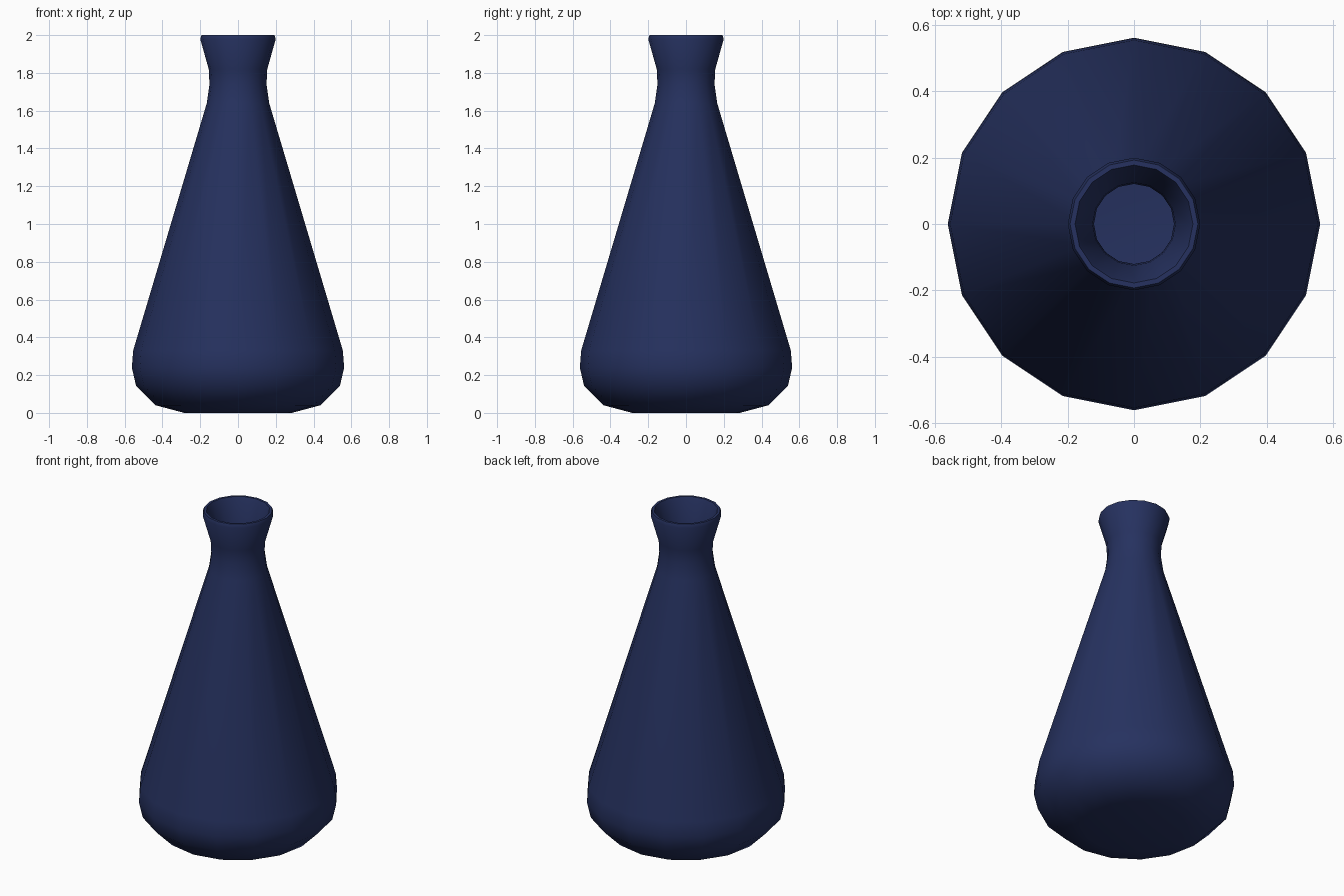
import bpy, bmesh, math

cube = bpy.data.objects.get("Cube")
if cube:
    bpy.data.objects.remove(cube, do_unlink=True)

SIDES = 16
WALL = 0.03

# dark blue glaze
blue = bpy.data.materials.new("dark blue")
blue.use_nodes = True
color = (0.019, 0.031, 0.115, 1)
blue.diffuse_color = color
blue.node_tree.nodes["Principled BSDF"].inputs["Base Color"].default_value = color

# outer profile from the base centre up to the lip, as (radius, height)
outer = [(0, 0), (0.285, 0), (0.435, 0.04), (0.54, 0.145), (0.562, 0.24),
         (0.555, 0.33), (0.165, 1.64), (0.151, 1.74), (0.155, 1.82),
         (0.2, 1.98), (0.193, 2.0)]
# inner wall follows the outer one, down to the inside floor
inner = [(0.178, 2.0), (0.17, 1.98)]
inner += [(r - WALL, z) for r, z in reversed(outer[3:9])]
inner += [(0.42, 0.07), (0.28, WALL), (0, WALL)]


def lathe(name, profile, material):
    """Spin a profile round the z axis into a closed object."""
    bm = bmesh.new()
    verts = [bm.verts.new((r, 0, z)) for r, z in profile]
    edges = [bm.edges.new(pair) for pair in zip(verts, verts[1:])]
    bmesh.ops.spin(bm, geom=verts + edges, cent=(0, 0, 0), axis=(0, 0, 1),
                   angle=math.tau, steps=SIDES, use_merge=True)
    bmesh.ops.remove_doubles(bm, verts=bm.verts, dist=0.0001)
    bmesh.ops.recalc_face_normals(bm, faces=bm.faces)
    mesh = bpy.data.meshes.new(name)
    bm.to_mesh(mesh)
    bm.free()
    mesh.materials.append(material)
    obj = bpy.data.objects.new(name, mesh)
    bpy.context.collection.objects.link(obj)
    return obj


vase = lathe("vase", outer + inner, blue)

# soft shading over the body
bpy.ops.object.select_all(action="DESELECT")
vase.select_set(True)
bpy.context.view_layer.objects.active = vase
bpy.ops.object.shade_smooth_by_angle(angle=math.radians(40))
